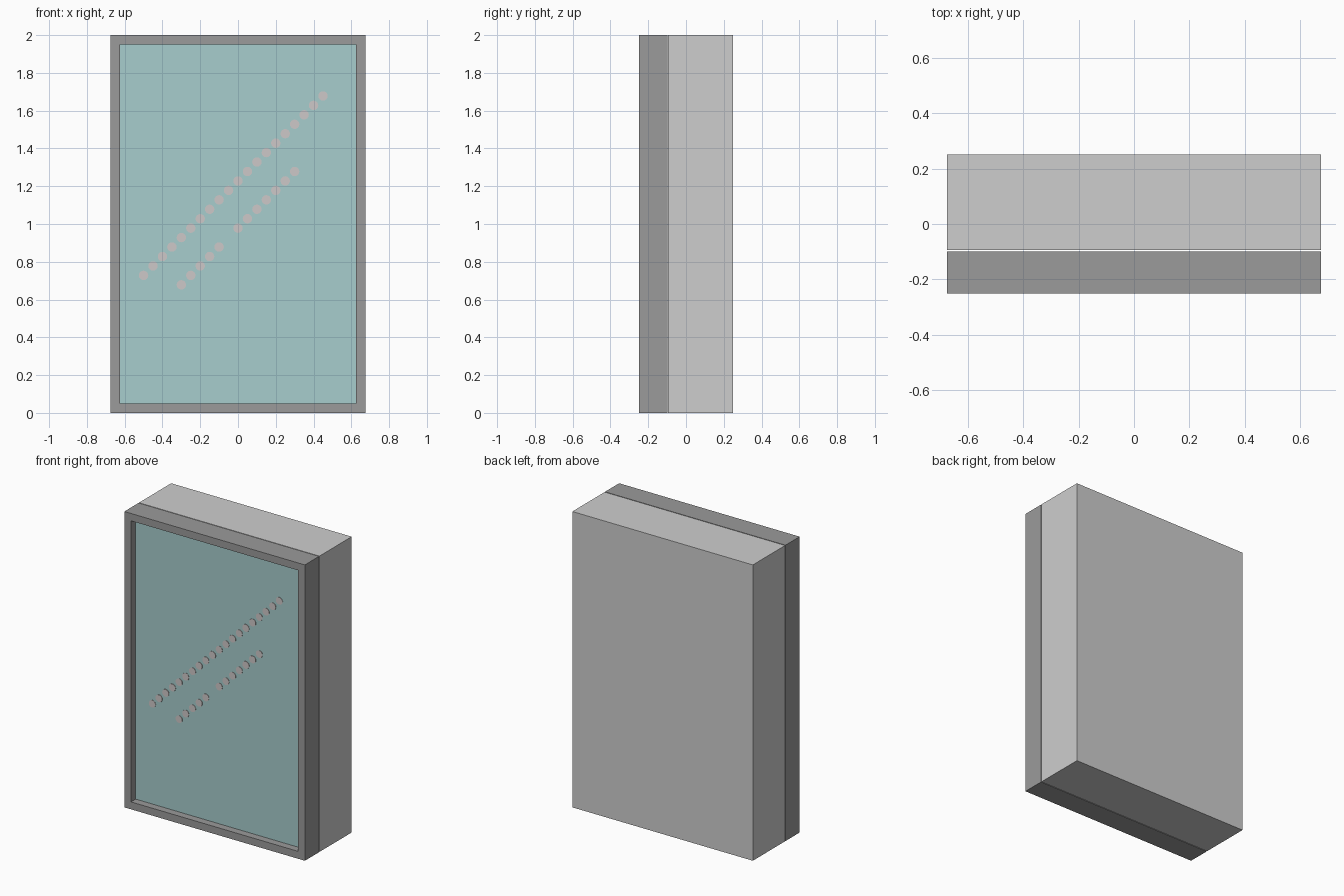
import bpy, bmesh, math
from mathutils import Matrix, Vector

if "Cube" in bpy.data.objects:
    bpy.data.objects.remove(bpy.data.objects["Cube"])

W, H = 0.675, 2.0      # half width, height
BORDER = 0.05          # door frame width
GLASS_Y = -0.20        # front of the recessed glass


def srgb(*c):
    return [(v / 255 / 12.92 if v < 10 else ((v / 255 + 0.055) / 1.055) ** 2.4) for v in c] + [1]


def material(name, *c):
    m = bpy.data.materials.new(name)
    m.diffuse_color = srgb(*c)
    m.use_nodes = True
    m.node_tree.nodes["Principled BSDF"].inputs["Base Color"].default_value = m.diffuse_color
    return m


light_grey = material("light grey", 206, 206, 206)
dark_grey = material("dark grey", 155, 155, 155)
glass_teal = material("pale teal", 167, 205, 205)
glint_pink = material("pale pink grey", 206, 200, 200)


def finish(name, bm, mat):
    bmesh.ops.recalc_face_normals(bm, faces=bm.faces)
    me = bpy.data.meshes.new(name)
    bm.to_mesh(me)
    bm.free()
    me.materials.append(mat)
    ob = bpy.data.objects.new(name, me)
    bpy.context.collection.objects.link(ob)
    return ob


def add_box(bm, lo, hi):
    lo, hi = Vector(lo), Vector(hi)
    mat = Matrix.Translation((lo + hi) / 2) @ Matrix.Diagonal((*(hi - lo), 1))
    return bmesh.ops.create_cube(bm, size=1, matrix=mat)


# Cabinet body
bm = bmesh.new()
add_box(bm, (-W, -0.094, 0), (W, 0.25, H))
finish("cabinet_body", bm, light_grey)

# Door frame: front face inset, then pushed back to form the recess
bm = bmesh.new()
add_box(bm, (-W, -0.25, 0), (W, -0.099, H))
bm.normal_update()
front = min(bm.faces, key=lambda f: f.calc_center_median().y)
bmesh.ops.inset_region(bm, faces=[front], thickness=BORDER, use_even_offset=True)
pushed = bmesh.ops.extrude_face_region(bm, geom=[front])["geom"]
bmesh.ops.translate(bm, vec=(0, 0.06, 0),
                    verts=[v for v in pushed if isinstance(v, bmesh.types.BMVert)])
if front.is_valid:
    bmesh.ops.delete(bm, geom=[front], context='FACES_ONLY')
finish("door_frame", bm, dark_grey)

# Glass pane filling the recess
bm = bmesh.new()
add_box(bm, (-W + BORDER, GLASS_Y, BORDER), (W - BORDER, GLASS_Y + 0.01, H - BORDER))
finish("glass_pane", bm, glass_teal)


# Glints: diagonal rows of small thin discs on the glass
def glint_row(name, steps, z_offset):
    bm = bmesh.new()
    for i in steps:
        x = i * 0.05
        place = Matrix.Translation((x, GLASS_Y - 0.001, x + z_offset)) @ Matrix.Rotation(math.pi / 2, 4, 'X')
        bmesh.ops.create_cone(bm, cap_ends=True, segments=16, radius1=0.025,
                              radius2=0.025, depth=0.004, matrix=place)
    finish(name, bm, glint_pink)


glint_row("long_glint", range(-10, 10), 1.228)
glint_row("short_glint", [i for i in range(-6, 7) if i != -1], 0.978)
